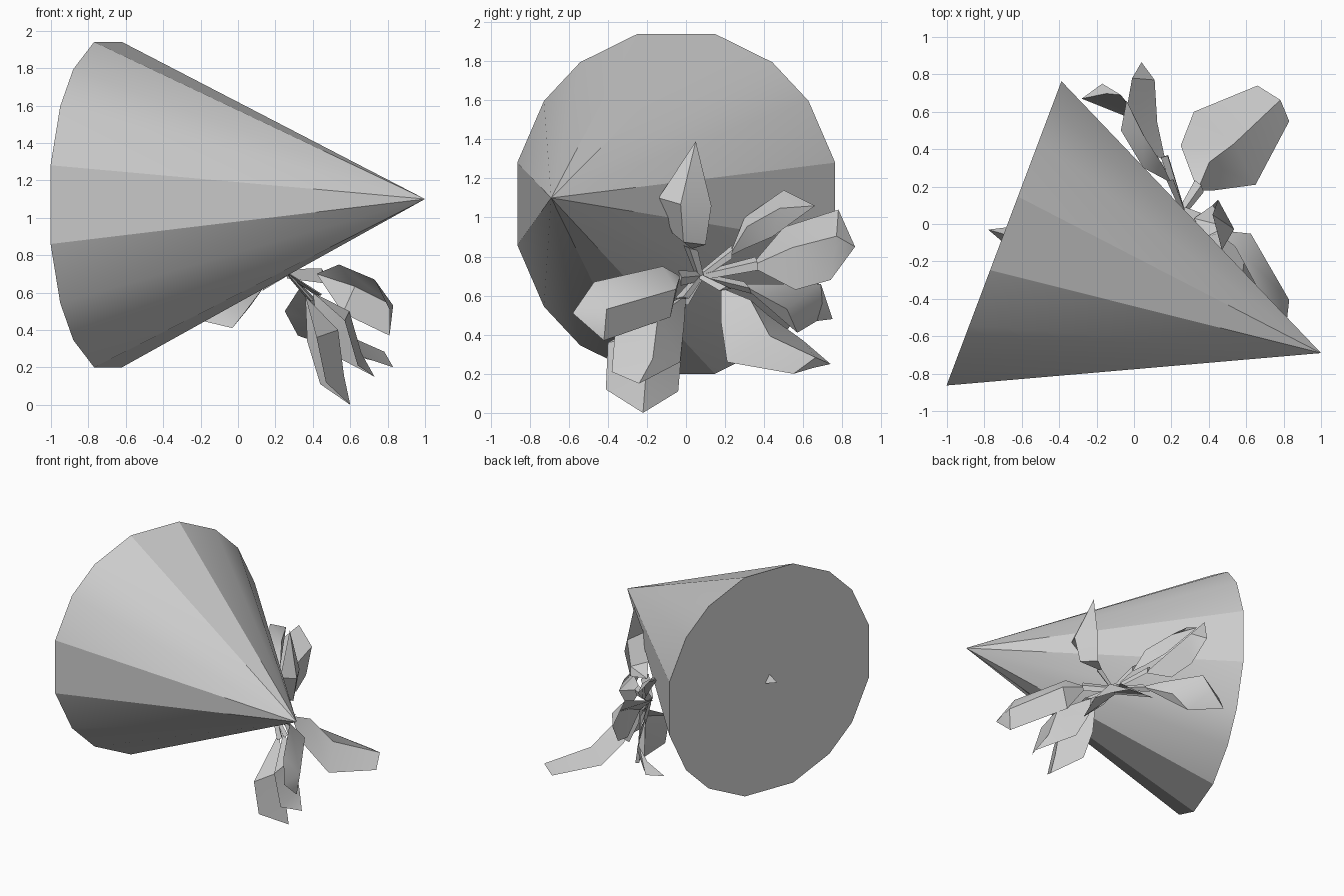
import bpy, math
from mathutils import Vector as V

if "Cube" in bpy.data.objects:
    bpy.data.objects.remove(bpy.data.objects["Cube"])

grey = bpy.data.materials.new("plain_grey")
grey.diffuse_color = (0.6, 0.6, 0.6, 1)
grey.use_nodes = True
grey.node_tree.nodes["Principled BSDF"].inputs["Base Color"].default_value = grey.diffuse_color


def make(name, verts, faces, angle):
    mesh = bpy.data.meshes.new(name)
    mesh.from_pydata([tuple(v) for v in verts], [], faces)
    mesh.materials.append(grey)
    mesh.validate()
    ob = bpy.data.objects.new(name, mesh)
    bpy.context.collection.objects.link(ob)
    bpy.ops.object.select_all(action='DESELECT')
    ob.select_set(True)
    bpy.context.view_layer.objects.active = ob
    bpy.ops.object.shade_smooth_by_angle(angle=math.radians(angle))
    return ob


def spike(name, centre, apex, side, up, radius, angles):
    """Closed cone with a polygon base."""
    ring = [centre + side * radius * math.cos(math.radians(a)) + up * radius * math.sin(math.radians(a))
            for a in angles]
    n = len(ring)
    faces = [(i, (i + 1) % n, n) for i in range(n)] + [tuple(reversed(range(n)))]
    return make(name, ring + [apex], faces, 22)


# Big cone lying on its side, with sixteen slightly uneven sides
side, up = V((0.353, 0.935, 0)), V((0, 0, 1))
quarter = [13.6, 36, 54, 76.4]
half = quarter + [180 - a for a in reversed(quarter)]
angles = half + [a + 180 for a in half]
base = V((-0.695, -0.05, 1.07))
spike("cone_body", base, V((1.0, -0.69, 1.1)), side, up, 0.895, angles)

# Little root tip at the middle of the base
spike("base_tip", base + V((0.02, -0.01, 0)), V((-0.78, -0.03, 1.08)), -side, up, 0.055, [90, 210, 330])

hub = V((0.26, 0.07, 0.70))
outward = V((0.7, 0.6, 0.5))


def leaf(name, root, left, tip, right, fold):
    """Blade folded along a raised midrib, with a thin stalk running back to the hub."""
    root, tip = V(root), V(tip)
    left, right = [V(p) for p in left], [V(p) for p in right]
    normal = (tip - root).cross(left[0] - right[0]).normalized()
    if normal.dot(outward) < 0:
        normal.negate()
    n = len(left)
    rib = [(l + r) / 2 + normal * fold * (1 - 0.2 * i) for i, (l, r) in enumerate(zip(left, right))]
    verts = [root, tip] + left + rib + right
    L, M, R = 2, 2 + n, 2 + 2 * n
    faces = [(0, M, L), (0, R, M), (1, M - 1, R - 1), (1, R - 1, R + n - 1)]
    for i in range(n - 1):
        faces += [(L + i, M + i, M + i + 1, L + i + 1), (M + i, R + i, R + i + 1, M + i + 1)]
    # stalk
    s = len(verts)
    across = (left[0] - right[0]).normalized()
    for p, w in ((hub, 0.025), (root.lerp(rib[0], 0.15), 0.04)):
        verts += [p + across * w, p - across * w, p + normal * w * 0.5]
    a, b, c, d, e, f = range(s, s + 6)
    faces += [(a, b, e, d), (b, c, f, e), (c, a, d, f), (a, c, b), (d, e, f)]
    make(name, verts, faces, 40)


# Leaves fanning out from the hub
leaf("upright_leaf", (0.32, 0.03, 0.84),
     [(0.38, -0.07, 0.92), (0.47, -0.14, 1.10)], (0.42, 0.05, 1.39),
     [(0.42, 0.10, 0.86), (0.45, 0.13, 1.06)], 0.10)
leaf("upper_back_leaf", (0.20, 0.22, 0.80),
     [(0.05, 0.30, 1.00), (-0.07, 0.50, 1.14)], (-0.04, 0.66, 1.06),
     [(0.14, 0.30, 0.84), (0.07, 0.44, 0.90)], 0.07)
leaf("back_leaf", (0.17, 0.33, 0.75),
     [(-0.06, 0.50, 0.95), (-0.01, 0.78, 1.04)], (0.04, 0.865, 0.85),
     [(0.12, 0.56, 0.63), (0.08, 0.74, 0.68)], 0.11)
leaf("lower_back_leaf", (0.16, 0.28, 0.66),
     [(-0.03, 0.57, 0.41), (-0.28, 0.67, 0.47)], (-0.17, 0.75, 0.48),
     [(0.10, 0.42, 0.66), (-0.07, 0.69, 0.66)], 0.04)
leaf("side_leaf", (0.34, 0.18, 0.64),
     [(0.25, 0.42, 0.50), (0.32, 0.60, 0.37), (0.66, 0.74, 0.25)], (0.75, 0.65, 0.23),
     [(0.43, 0.18, 0.46), (0.65, 0.21, 0.26), (0.83, 0.55, 0.20)], 0.12)
leaf("front_leaf", (0.42, -0.03, 0.70),
     [(0.54, -0.12, 0.75), (0.73, -0.47, 0.67)], (0.81, -0.58, 0.51),
     [(0.56, -0.08, 0.49), (0.81, -0.42, 0.37)], 0.09)
leaf("lower_front_leaf", (0.40, 0.00, 0.60),
     [(0.57, -0.36, 0.45), (0.64, -0.38, 0.21)], (0.73, -0.24, 0.15),
     [(0.42, -0.01, 0.45), (0.52, -0.03, 0.26)], 0.12)
leaf("bottom_leaf", (0.36, 0.00, 0.58),
     [(0.42, -0.40, 0.36), (0.47, -0.41, 0.12)], (0.60, -0.22, 0.0),
     [(0.37, -0.02, 0.34), (0.44, -0.04, 0.11)], 0.15)
